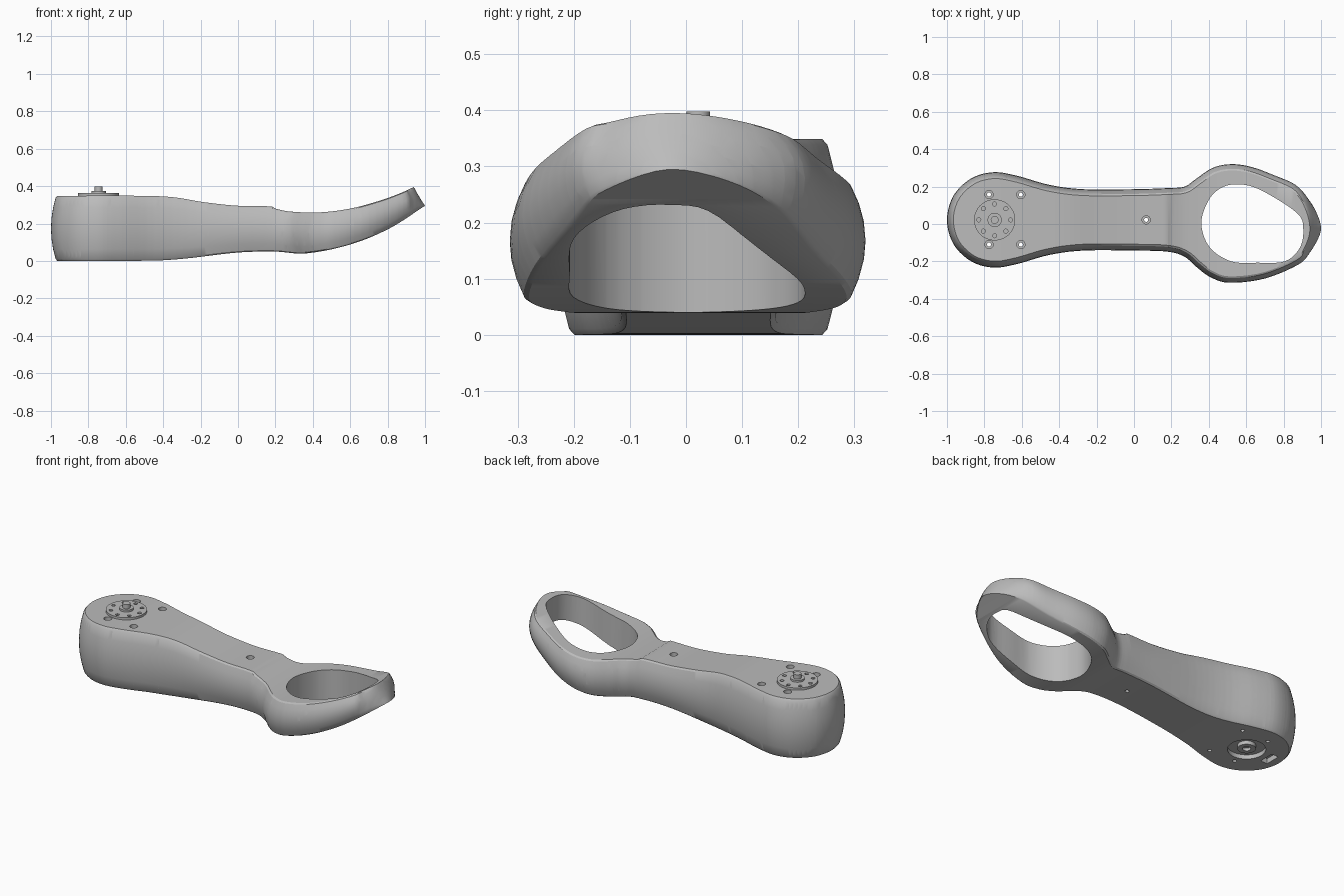
import bpy
import bmesh
import math
from mathutils import Vector

cube = bpy.data.objects.get("Cube")
if cube:
    bpy.data.objects.remove(cube)

grey = bpy.data.materials.new("matte grey")
grey.use_nodes = True
colour = (0.5, 0.5, 0.5, 1)
grey.diffuse_color = colour
grey.node_tree.nodes["Principled BSDF"].inputs["Base Color"].default_value = colour

MID_Y = 0.022          # centre line of the handle
HUB_X = -0.745         # centre of the round end


def closed_spline(points, steps=5):
    """Smooth closed loop through plan points."""
    result = []
    n = len(points)
    for i in range(n):
        a, b, c, d = (Vector(points[(i + k - 1) % n]) for k in range(4))
        for s in range(steps):
            t = s / steps
            result.append(0.5 * (2 * b + (c - a) * t + (2 * a - 5 * b + 4 * c - d) * t**2
                                 + (3 * b - a - 3 * c + d) * t**3))
    return result


def height(profile, x):
    """Smooth height of a side profile at x."""
    last = len(profile) - 1
    x = min(max(x, profile[0][0]), profile[last][0])

    def slope(k):
        p, q = profile[max(k - 1, 0)], profile[min(k + 1, last)]
        return (q[1] - p[1]) / (q[0] - p[0])

    for i in range(last):
        (x0, z0), (x1, z1) = profile[i], profile[i + 1]
        if x <= x1:
            w = x1 - x0
            t = (x - x0) / w
            return (z0 * (1 + 2 * t) * (1 - t)**2 + slope(i) * w * t * (1 - t)**2
                    + z1 * t * t * (3 - 2 * t) + slope(i + 1) * w * t * t * (t - 1))


def make_object(name, bm):
    bmesh.ops.recalc_face_normals(bm, faces=bm.faces)
    mesh = bpy.data.meshes.new(name)
    bm.to_mesh(mesh)
    bm.free()
    mesh.materials.append(grey)
    obj = bpy.data.objects.new(name, mesh)
    bpy.context.collection.objects.link(obj)
    return obj


def loft(name, loops):
    """Skin a stack of equal loops and cap both ends."""
    bm = bmesh.new()
    rings = [[bm.verts.new(p) for p in loop] for loop in loops]
    n = len(rings[0])
    for low, high in zip(rings, rings[1:]):
        for i in range(n):
            j = (i + 1) % n
            bm.faces.new((low[i], low[j], high[j], high[i]))
    bm.faces.new(rings[0])
    bm.faces.new(rings[-1])
    return make_object(name, bm)


def prism(name, plan, z0, z1):
    return loft(name, [[(p[0], p[1], z) for p in plan] for z in (z0, z1)])


def cylinder(name, x, y, radius, z0, z1, sides=32):
    angles = [math.tau * i / sides for i in range(sides)]
    plan = [(x + radius * math.cos(a), y + radius * math.sin(a)) for a in angles]
    return prism(name, plan, z0, z1)


def cut(target, cutter):
    """Subtract a cutter and discard it."""
    cutter.hide_render = True
    mod = target.modifiers.new("cut", "BOOLEAN")
    mod.operation = "DIFFERENCE"
    mod.solver = "EXACT"
    mod.object = cutter
    bpy.context.view_layer.objects.active = target
    bpy.ops.object.modifier_apply(modifier=mod.name)
    bpy.data.objects.remove(cutter)


# Plan outline: mirrored handle half plus the loop end
half = [(-0.965, 0.13), (-0.87, 0.222), (-0.75, 0.255), (-0.62, 0.235),
        (-0.45, 0.187), (-0.27, 0.164), (0, 0.164), (0.18, 0.17)]
loop_end = [(0.27, 0.2), (0.33, 0.24), (0.42, 0.3), (0.52, 0.32), (0.63, 0.305),
            (0.75, 0.262), (0.885, 0.2), (0.965, 0.1), (1, -0.03), (0.955, -0.15),
            (0.885, -0.217), (0.7, -0.292), (0.51, -0.314), (0.41, -0.285),
            (0.34, -0.235), (0.27, -0.175)]
outline = closed_spline([(-1, MID_Y)] + [(x, MID_Y + w) for x, w in half] + loop_end
                        + [(x, MID_Y - w) for x, w in reversed(half)])
opening = closed_spline([(0.36, 0), (0.395, 0.12), (0.46, 0.19), (0.55, 0.212),
                         (0.67, 0.185), (0.87, 0.06), (0.905, -0.03), (0.885, -0.13),
                         (0.805, -0.2), (0.66, -0.207), (0.52, -0.2), (0.405, -0.125)])

# Side profiles of the upper and lower faces
upper = [(-1, 0.348), (-0.5, 0.348), (-0.34, 0.34), (-0.18, 0.314), (0, 0.295),
         (0.18, 0.291), (0.2, 0.28), (0.28, 0.264), (0.44, 0.26), (0.6, 0.28),
         (0.76, 0.323), (0.87, 0.363), (0.94, 0.395), (1, 0.42)]
lower = [(-1, 0), (-0.45, 0.002), (-0.28, 0.013), (0, 0.045), (0.2, 0.05),
         (0.36, 0.04), (0.6, 0.088), (0.81, 0.174), (1, 0.295)]

# Body: barrel-sided layers, leaning back at the tip
layers = []
n = len(outline)
for t in (0, 0.03, 0.18, 0.34, 0.5, 0.66, 0.82, 0.97, 1):
    layer = []
    for i, p in enumerate(outline):
        d = (outline[(i + 1) % n] - outline[i - 1]).normalized()
        normal = Vector((-d.y, d.x))
        tip = max(normal.x, 0)**3
        barrel = 0.028 * (2 * t - 1)**2 + (0.006 if t in (0, 1) else 0)
        inset = barrel * (1 - tip) + 0.06 * t * tip
        q = p - normal * inset
        layer.append((q.x, q.y, t))
    layers.append(layer)
body = loft("handle_body", layers)

# Slice along the length, then bend to the side profiles
bm = bmesh.new()
bm.from_mesh(body.data)
for i in range(-49, 50):
    bmesh.ops.bisect_plane(bm, geom=bm.verts[:] + bm.edges[:] + bm.faces[:],
                           plane_co=(i / 50, 0, 0), plane_no=(1, 0, 0), dist=1e-5)
for v in bm.verts:
    low, high = height(lower, v.co.x), height(upper, v.co.x)
    v.co.z = low + (high - low) * v.co.z
bm.to_mesh(body.data)
bm.free()

# Grip opening, bolt holes and underside recesses
cut(body, prism("opening_cutter", opening, -1, 1))
bolts = [(x, y, 0.348) for x in (-0.775, -0.605) for y in (-0.11, 0.157)]
bolts.append((0.065, MID_Y, 0.293))
for x, y, top in bolts:
    cut(body, cylinder("bolt_cutter", x, y, 0.011, -1, 1, 16))
    cut(body, cylinder("counterbore_cutter", x, y, 0.022, top - 0.02, 1, 20))
cut(body, cylinder("recess_cutter", HUB_X, MID_Y, 0.1, -1, 0.025, 40))
slot = [(HUB_X - 0.155 + sx * 0.022, MID_Y + sy * 0.045)
        for sx, sy in ((-1, -1), (1, -1), (1, 1), (-1, 1))]
cut(body, prism("slot_cutter", slot, -1, 0.03))

# Rotary horn on top
horn = cylinder("horn_disc", HUB_X, MID_Y, 0.11, 0.34, 0.362, 48)
for k in range(8):
    a = math.tau * k / 8
    cut(horn, cylinder("horn_cutter", HUB_X + 0.085 * math.cos(a),
                       MID_Y + 0.085 * math.sin(a), 0.011, 0.352, 1, 12))
hub = cylinder("horn_hub", HUB_X, MID_Y, 0.038, 0.355, 0.373)
shaft = cylinder("horn_shaft", HUB_X, MID_Y, 0.021, 0.37, 0.398, 24)

# Bearing ring inside the underside recess
bearing = cylinder("bearing_ring", HUB_X, MID_Y, 0.048, 0.004, 0.03)
cut(bearing, cylinder("bearing_cutter", HUB_X, MID_Y, 0.022, -1, 0.02, 24))

# Smooth shading with crisp edges
for obj in (body, horn, hub, shaft, bearing):
    bpy.ops.object.select_all(action="DESELECT")
    obj.select_set(True)
    bpy.context.view_layer.objects.active = obj
    bpy.ops.object.shade_smooth_by_angle(angle=math.radians(30))
